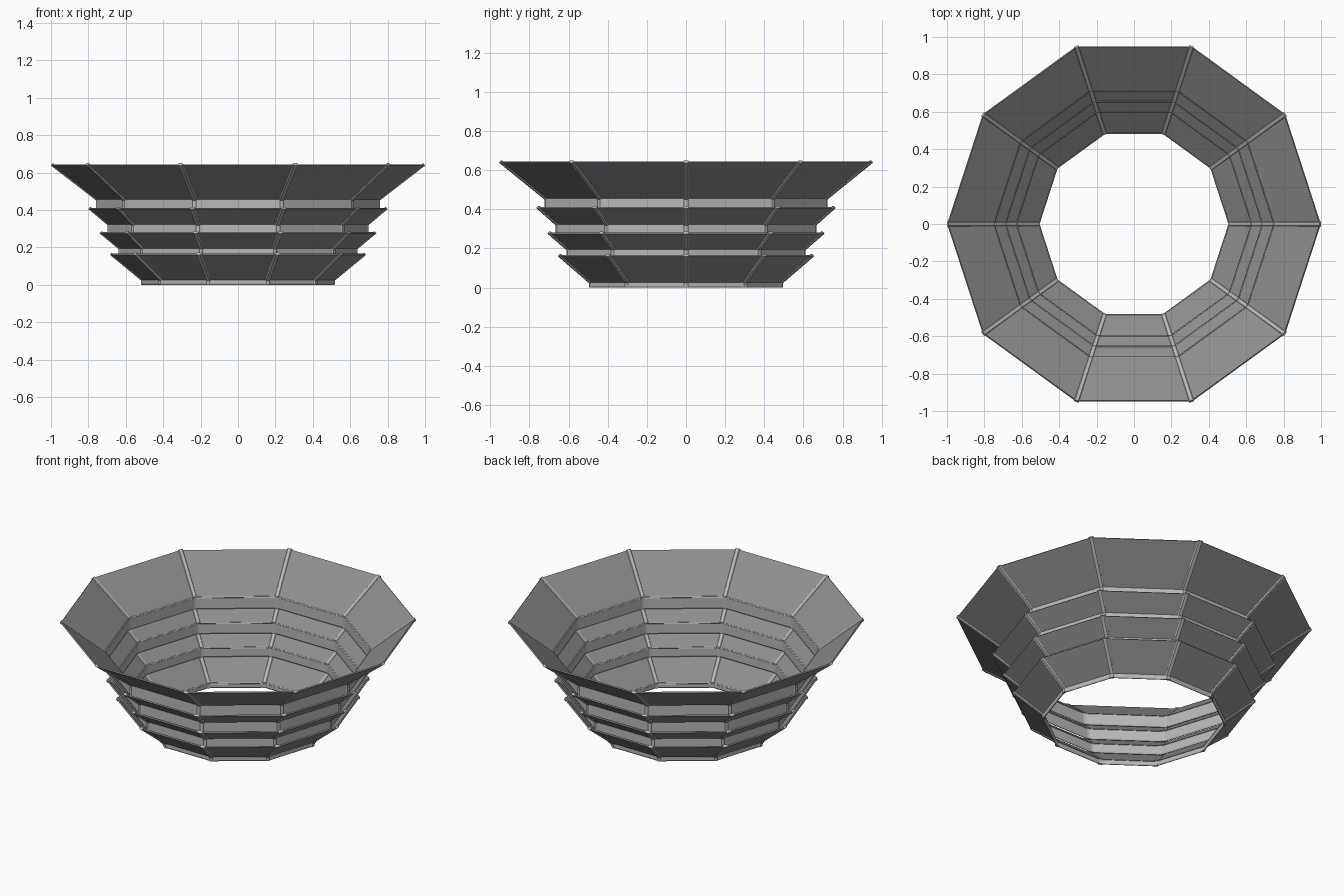
import bpy, bmesh, math
from mathutils import Vector

if "Cube" in bpy.data.objects:
    bpy.data.objects.remove(bpy.data.objects["Cube"])

N = 10  # sides of every tier


def material(name, v):
    m = bpy.data.materials.new(name)
    m.diffuse_color = (v, v, v, 1)
    m.use_nodes = True
    m.node_tree.nodes["Principled BSDF"].inputs["Base Color"].default_value = m.diffuse_color
    return m


DARK = material("dark_panel", 0.27)
LIGHT = material("light_frame", 0.48)


def finish(name, bm, mat):
    bmesh.ops.recalc_face_normals(bm, faces=bm.faces)
    me = bpy.data.meshes.new(name)
    bm.to_mesh(me)
    bm.free()
    me.materials.append(mat)
    ob = bpy.data.objects.new(name, me)
    bpy.context.collection.objects.link(ob)
    return ob


def lathe(name, profile, mat):
    """Ten-sided closed sweep of an (r, z) profile."""
    bm = bmesh.new()
    rings = []
    for i in range(N):
        a = 2 * math.pi * i / N
        rings.append([bm.verts.new((r * math.cos(a), r * math.sin(a), z)) for r, z in profile])
    m = len(profile)
    for i in range(N):
        p, q = rings[i], rings[(i + 1) % N]
        for j in range(m):
            k = (j + 1) % m
            bm.faces.new((p[j], q[j], q[k], p[k]))
    return finish(name, bm, mat)


def ribs(name, p0, p1, width, thick, mat):
    """Chamfered bar from p0 to p1 in (r, z), repeated at each corner."""
    bm = bmesh.new()
    d = (Vector(p1) - Vector(p0)).normalized()
    n = Vector((-d.y, d.x))
    w, t = width / 2, thick / 2
    section = [(-w, -t / 3), (-w * .6, -t), (w * .6, -t), (w, -t / 3),
               (w, t / 3), (w * .6, t), (-w * .6, t), (-w, t / 3)]
    for i in range(N):
        a = 2 * math.pi * i / N
        c, s = math.cos(a), math.sin(a)
        ends = []
        for p in (p0, p1):
            loop = []
            for u, v in section:
                r, z = p[0] + n.x * v, p[1] + n.y * v
                loop.append(bm.verts.new((r * c - u * s, r * s + u * c, z)))
            ends.append(loop)
        for j in range(8):
            k = (j + 1) % 8
            bm.faces.new((ends[0][j], ends[0][k], ends[1][k], ends[1][j]))
        bm.faces.new(ends[0])
        bm.faces.new(ends[1])
    return finish(name, bm, mat)


# band outer radius, band bottom, band top, panel top radius, panel top height
tiers = [
    (0.518, 0.000, 0.033, 0.680, 0.163),
    (0.639, 0.140, 0.201, 0.735, 0.278),
    (0.697, 0.258, 0.328, 0.795, 0.408),
    (0.758, 0.385, 0.461, 0.996, 0.641),
]

for i, (ro, zb, zt, rp, zp) in enumerate(tiers, 1):
    ri, b, c = ro - 0.012, 0.004, 0.008
    # upright band with chamfered edges
    lathe(f"tier_{i}_band", [(ri, zb + c), (ri + b, zb), (ro - b, zb), (ro, zb + c),
                             (ro, zt - c), (ro - b, zt), (ri + b, zt), (ri, zt - c)], LIGHT)
    # flared thin panels
    r0, z0 = ro - 0.010, zt - 0.008
    t = 0.003
    lathe(f"tier_{i}_panels", [(r0 + t, z0 - t), (rp + t, zp - t), (rp - t, zp + t), (r0 - t, z0 + t)], DARK)
    # corner ribs on the panels and short posts on the band
    ribs(f"tier_{i}_ribs", (r0, z0), (rp, zp + 0.003), 0.03, 0.016, LIGHT)
    rm = (ri + ro) / 2 - 0.001
    ribs(f"tier_{i}_posts", (rm, zb + 0.001), (rm, zt + 0.001), 0.03, 0.014, LIGHT)
